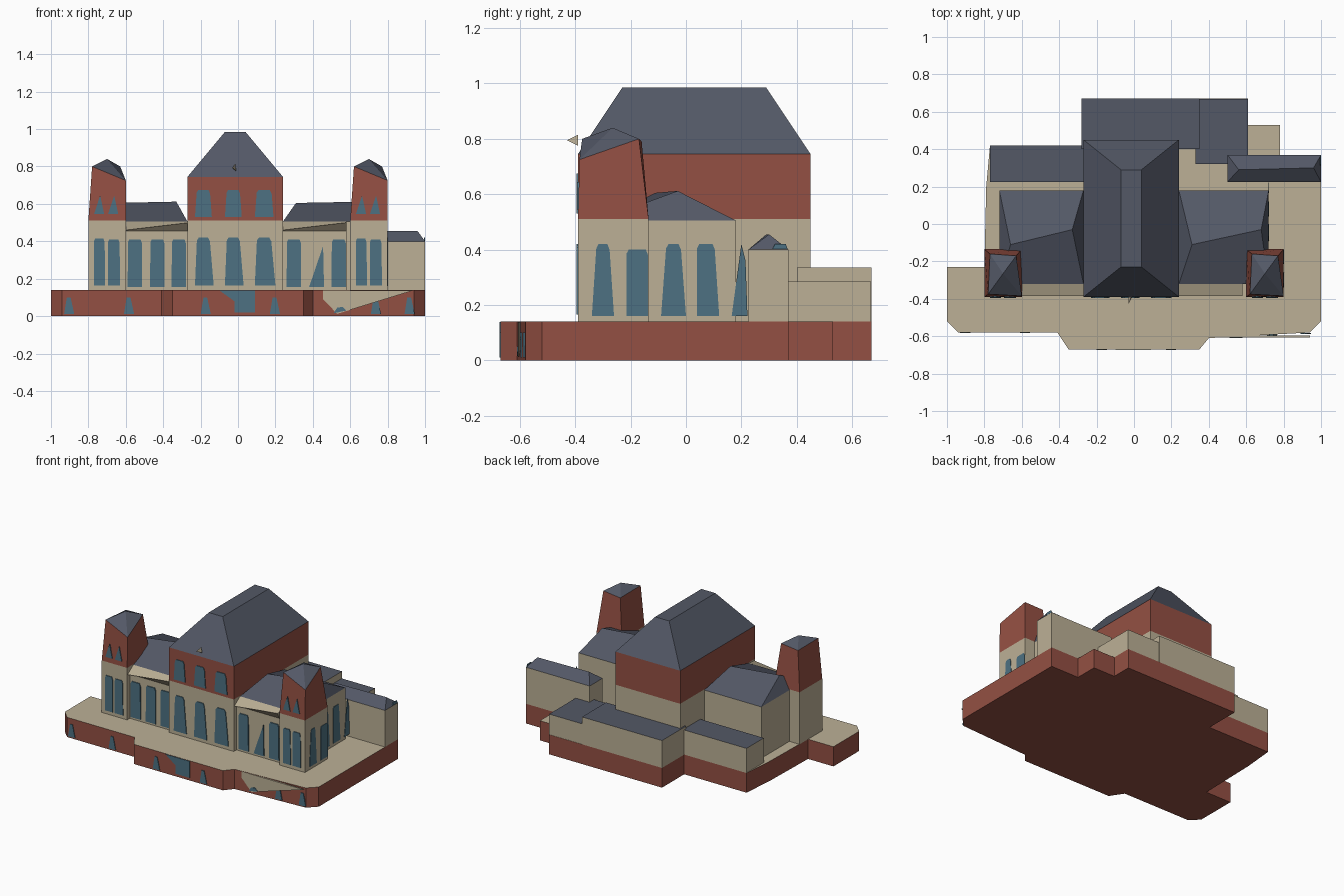
import bpy

if "Cube" in bpy.data.objects:
    bpy.data.objects.remove(bpy.data.objects["Cube"])

def material(name, rgb):
    m = bpy.data.materials.new(name)
    lin = [((c / 255 + 0.055) / 1.055) ** 2.4 for c in rgb]
    m.diffuse_color = (*lin, 1)
    m.use_nodes = True
    m.node_tree.nodes["Principled BSDF"].inputs["Base Color"].default_value = m.diffuse_color
    return m

brick = material("brick", (148, 80, 67))
stone = material("sandstone", (188, 176, 150))
slate = material("slate", (83, 88, 102))
glass = material("window_blue", (77, 113, 130))

def mesh(name, verts, faces, mats, index=None):
    me = bpy.data.meshes.new(name)
    me.from_pydata(verts, [], faces)
    for m in mats:
        me.materials.append(m)
    for p, i in zip(me.polygons, index or []):
        p.material_index = i
    ob = bpy.data.objects.new(name, me)
    bpy.context.collection.objects.link(ob)
    return ob

def loft(name, rings, bands, bottom, top):
    """Stack rings of points; one material per band, plus both caps."""
    n = len(rings[0])
    mats = list(dict.fromkeys([*bands, bottom, top]))
    verts = [p for r in rings for p in r]
    faces, index = [tuple(reversed(range(n)))], [mats.index(bottom)]
    for b, m in enumerate(bands):
        for i in range(n):
            j = (i + 1) % n
            faces.append((b*n + i, b*n + j, b*n + n + j, b*n + n + i))
            index.append(mats.index(m))
    faces.append(tuple(range(len(verts) - n, len(verts))))
    index.append(mats.index(top))
    return mesh(name, verts, faces, mats, index)

def rect(x0, x1, y0, y1, z):
    return [(x0, y0, z), (x1, y0, z), (x1, y1, z), (x0, y1, z)]

def block(name, x0, x1, y0, y1, z0, z1, side, top):
    return loft(name, [rect(x0, x1, y0, y1, z0), rect(x0, x1, y0, y1, z1)], [side], side, top)

def hip_roof(name, corners, a, b):
    """Roof on corners SW, SE, NE, NW with ridge from a (west) to b (east)."""
    return mesh(name, corners + [a, b],
                [(0, 1, 5, 4), (1, 2, 5), (2, 3, 4, 5), (3, 0, 4), (3, 2, 1, 0)], [slate])

def plates(name, shapes, axis, mat, t=0.005):
    """Thin plates facing -y or +x; a shape is (plane position, [(u, z), ...])."""
    verts, faces = [], []
    for pos, pts in shapes:
        k, n = len(verts), len(pts)
        for d in (-0.002, t):
            verts += [(u, pos - d, z) if axis == 'y' else (pos + d, u, z) for u, z in pts]
        faces.append(tuple(k + n + i for i in range(n)))
        faces.append(tuple(k + n - 1 - i for i in range(n)))
        faces += [(k + i, k + (i + 1) % n, k + n + (i + 1) % n, k + n + i) for i in range(n)]
    return mesh(name, verts, faces, [mat])

def pane(u0, u1, z0, z1, l=0.2, r=0.2):
    """Tapered window with a slightly clipped top."""
    w = u1 - u0
    return [(u0, z0), (u1, z0), (u1 - r*w, z1 - 0.02), (u1 - (r + 0.1)*w, z1),
            (u0 + (l + 0.1)*w, z1), (u0 + l*w, z1 - 0.015)]

# terrace base
outline = [(-1, -0.52), (-0.94, -0.58), (-0.41, -0.58), (-0.35, -0.67), (0.35, -0.67),
           (0.40, -0.61), (0.94, -0.58), (1, -0.52), (1, 0.37), (0.78, 0.37), (0.78, 0.53),
           (0.61, 0.53), (0.61, 0.67), (-0.28, 0.67), (-0.28, 0.42), (-0.77, 0.42),
           (-0.79, 0.2), (-0.8, -0.23), (-1, -0.23)]
loft("terrace_base", [[(x, y, z) for x, y in outline] for z in (0, 0.14)], [brick], brick, stone)

# central hall with steep roof
hall = [rect(-0.27, 0.24, -0.39, 0.45, z) for z in (0.14, 0.51, 0.745)]
loft("central_hall", hall + [rect(-0.07, 0.04, -0.23, 0.29, 0.985)],
     [stone, brick, slate], stone, slate)

# side wings
block("left_wing", -0.72, -0.26, -0.32, 0.18, 0.14, 0.505, stone, stone)
hip_roof("left_wing_roof", rect(-0.72, -0.27, -0.32, 0.18, 0.505),
         (-0.66, -0.11, 0.605), (-0.33, -0.03, 0.612))
block("right_wing", 0.23, 0.72, -0.32, 0.18, 0.14, 0.505, stone, stone)
hip_roof("right_wing_roof", rect(0.24, 0.72, -0.32, 0.18, 0.505),
         (0.31, -0.11, 0.605), (0.68, -0.03, 0.612))

# front galleries, ledges and corner towers, repeated on both sides
for side, gx, tx in (("left", -0.6, -0.8), ("right", 0.24, 0.6)):
    block(side + "_gallery", gx, gx + 0.36 - 0.02, -0.36, -0.31, 0.14, 0.455, stone, stone)
    e = gx + 0.34
    mesh(side + "_ledge", [(gx, -0.385, 0.46), (e, -0.385, 0.5), (e, -0.32, 0.506),
                           (gx, -0.32, 0.506), (e, -0.36, 0.455), (gx, -0.36, 0.455)],
         [(0, 1, 2, 3), (5, 4, 1, 0), (4, 2, 1), (5, 0, 3)], [stone])
    top = [(tx + 0.02, -0.375, 0.80), (tx + 0.2, -0.385, 0.725),
           (tx + 0.17, -0.17, 0.80), (tx + 0.03, -0.16, 0.79)]
    low = [rect(tx, tx + 0.2, -0.39, -0.135, z) for z in (0.14, 0.51)]
    loft(side + "_tower", low + [top], [stone, brick], stone, slate)
    mesh(side + "_tower_roof", top + [(tx + 0.1, -0.265, 0.84)],
         [(0, 1, 4), (1, 2, 4), (2, 3, 4), (3, 0, 4)], [slate])

# east pavilion
block("east_pavilion", 0.5, 1, 0.225, 0.37, 0.14, 0.4, stone, stone)
hip_roof("east_pavilion_roof", rect(0.5, 1, 0.225, 0.37, 0.4),
         (0.56, 0.29, 0.455), (0.96, 0.3, 0.455))

# low rear extensions
block("rear_extension", -0.28, 0.35, 0.40, 0.67, 0.14, 0.335, stone, slate)
block("rear_east_extension", 0.33, 0.61, 0.32, 0.668, 0.14, 0.285, stone, slate)
block("rear_west_extension", -0.77, -0.27, 0.225, 0.42, 0.14, 0.315, stone, slate)

# front windows
front = []
for a, b in ((-0.23, -0.13), (-0.07, 0.03), (0.09, 0.2)):
    front += [(-0.39, pane(a, b, 0.165, 0.42, 0.1)), (-0.39, pane(a, b - 0.01, 0.53, 0.675, 0.1, 0.1))]
for tx in (-0.8, 0.6):
    front += [(-0.39, pane(tx + 0.03, tx + 0.09, 0.165, 0.415, 0, 0.05)),
              (-0.39, pane(tx + 0.105, tx + 0.17, 0.165, 0.41, 0, 0.05))]
    for a in (0.03, 0.105):
        front.append((-0.388, [(tx + a, 0.545), (tx + a + 0.055, 0.545), (tx + a + 0.033, 0.645)]))
for a in (-0.59, -0.47, -0.355, 0.26, 0.5):
    front.append((-0.362, pane(a, a + 0.078, 0.155, 0.41, 0.02, 0.02)))
front.append((-0.362, [(0.38, 0.155), (0.46, 0.155), (0.455, 0.375)]))
plates("front_windows", front, 'y', glass)

# east windows
east = [(0.8, pane(-0.34, -0.26, 0.16, 0.42)), (0.8, pane(-0.215, -0.137, 0.16, 0.4, 0, 0)),
        (0.72, pane(-0.09, 0.0, 0.16, 0.42)), (0.72, pane(0.04, 0.12, 0.16, 0.42, 0, 0.2)),
        (0.72, [(0.165, 0.16), (0.222, 0.16), (0.215, 0.36), (0.2, 0.42)]),
        (1.0 - 0.004, pane(0.29, 0.368, 0.16, 0.42, 0.3, 0))]
plates("east_windows", east, 'x', glass, 0.003)

# terrace front: stone facet, entrance and basement windows
plates("terrace_facet", [(-0.599, [(0.53, 0.012), (0.94, 0.138), (0.41, 0.138)])], 'y', stone, 0.008)
base = [(-0.67, [(-0.02, 0.02), (0.09, 0.02), (0.09, 0.138), (-0.1, 0.138), (-0.02, 0.08)])]
for a, y in ((-0.93, -0.58), (-0.61, -0.58), (-0.2, -0.67), (0.17, -0.67), (0.71, -0.594), (0.89, -0.584)):
    base.append((y, [(a, 0.01), (a + 0.055, 0.01), (a + 0.035, 0.1), (a + 0.015, 0.1)]))
base.append((-0.606, [(0.51, 0.015), (0.58, 0.03), (0.56, 0.05), (0.53, 0.045)]))
plates("terrace_windows", base, 'y', glass, 0.004)

# small roof ornament
mesh("roof_ornament", [(-0.03, -0.43, 0.795), (-0.01, -0.39, 0.775), (-0.015, -0.39, 0.815), (-0.03, -0.39, 0.79)],
     [(0, 1, 2), (0, 2, 3), (0, 3, 1), (1, 3, 2)], [stone])
